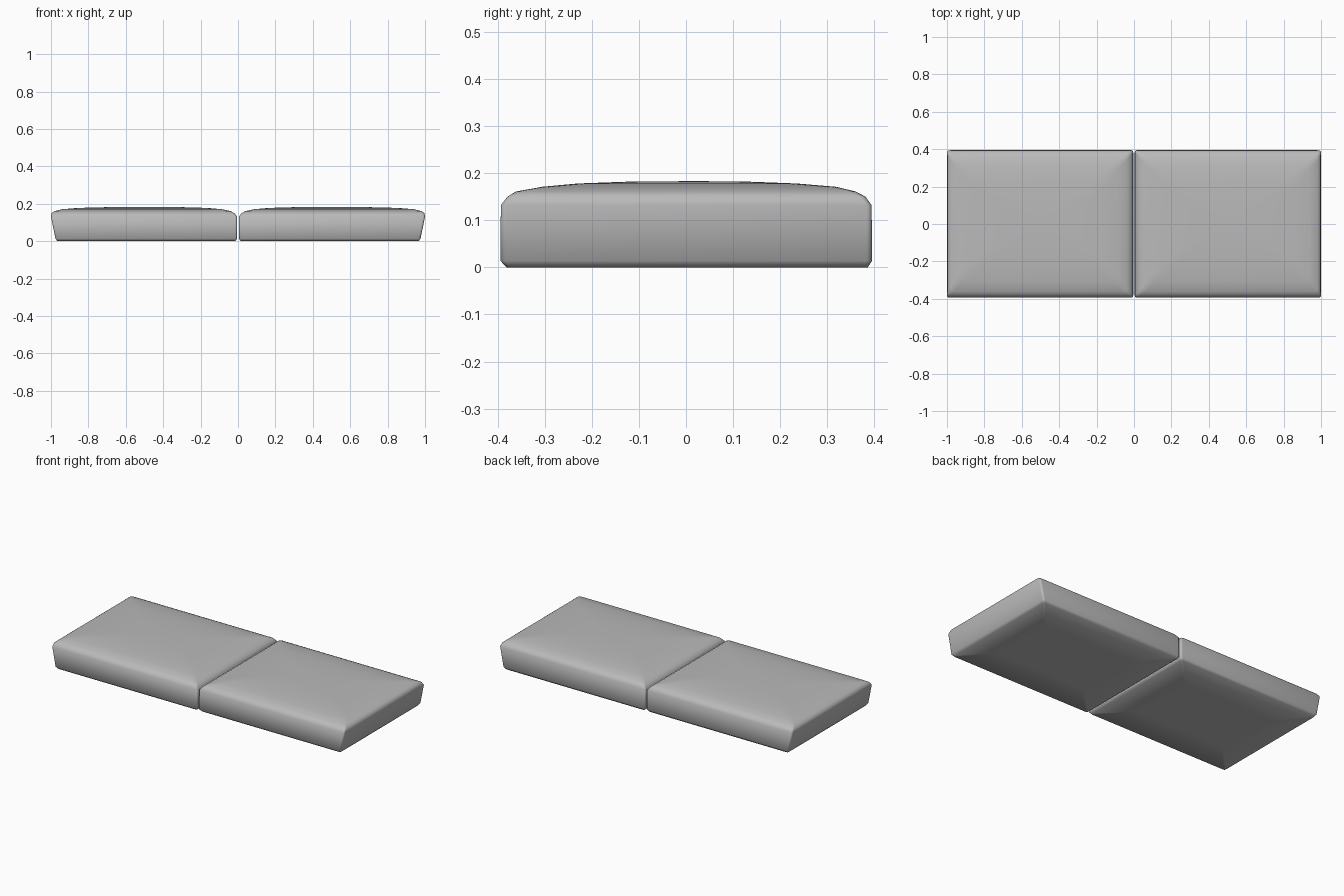
import bpy, bmesh, math

if "Cube" in bpy.data.objects:
    bpy.data.objects.remove(bpy.data.objects["Cube"])

# Cushion cross-sections: z, inner x, outer x, front y, back y, corner radius
RINGS = [
    (0.000, 0.200, 0.800, -0.200, 0.200, 0.010),
    (0.000, 0.015, 0.966, -0.381, 0.386, 0.010),
    (0.014, 0.004, 0.976, -0.394, 0.395, 0.012),
    (0.132, 0.005, 1.000, -0.393, 0.394, 0.012),
    (0.150, 0.019, 0.996, -0.379, 0.381, 0.014),
    (0.161, 0.040, 0.982, -0.361, 0.360, 0.020),
    (0.171, 0.085, 0.940, -0.305, 0.318, 0.030),
    (0.178, 0.165, 0.855, -0.230, 0.235, 0.040),
    (0.182, 0.300, 0.700, -0.120, 0.130, 0.040),
]
CORNER_STEPS = 4

# Dark grey upholstery
fabric = bpy.data.materials.new("grey_fabric")
fabric.diffuse_color = (0.49, 0.49, 0.49, 1)
fabric.use_nodes = True
fabric.node_tree.nodes["Principled BSDF"].inputs["Base Color"].default_value = fabric.diffuse_color


def rounded_ring(bm, z, x0, x1, y0, y1, r):
    corners = [(x1 - r, y1 - r), (x0 + r, y1 - r), (x0 + r, y0 + r), (x1 - r, y0 + r)]
    verts = []
    for k, (cx, cy) in enumerate(corners):
        for i in range(CORNER_STEPS + 1):
            a = math.pi / 2 * (k + i / CORNER_STEPS)
            verts.append(bm.verts.new((cx + r * math.cos(a), cy + r * math.sin(a), z)))
    return verts


def make_cushion(name, side):
    bm = bmesh.new()
    loops = [rounded_ring(bm, *ring) for ring in RINGS]
    n = len(loops[0])
    for low, high in zip(loops, loops[1:]):
        for i in range(n):
            j = (i + 1) % n
            bm.faces.new((low[i], low[j], high[j], high[i]))
    # flat underside and gently crowned top
    bm.faces.new(loops[0][::-1])
    peak = bm.verts.new((0.5, 0.02, 0.183))
    for i in range(n):
        bm.faces.new((loops[-1][i], loops[-1][(i + 1) % n], peak))
    for v in bm.verts:
        v.co.x *= side
    bmesh.ops.recalc_face_normals(bm, faces=bm.faces)
    mesh = bpy.data.meshes.new(name)
    bm.to_mesh(mesh)
    bm.free()
    mesh.materials.append(fabric)
    obj = bpy.data.objects.new(name, mesh)
    bpy.context.collection.objects.link(obj)
    bpy.ops.object.select_all(action='DESELECT')
    obj.select_set(True)
    bpy.context.view_layer.objects.active = obj
    bpy.ops.object.shade_smooth_by_angle(angle=math.radians(80))
    return obj


# Two mirrored seat cushions meeting at the centre seam
make_cushion("right_seat_cushion", 1)
make_cushion("left_seat_cushion", -1)
